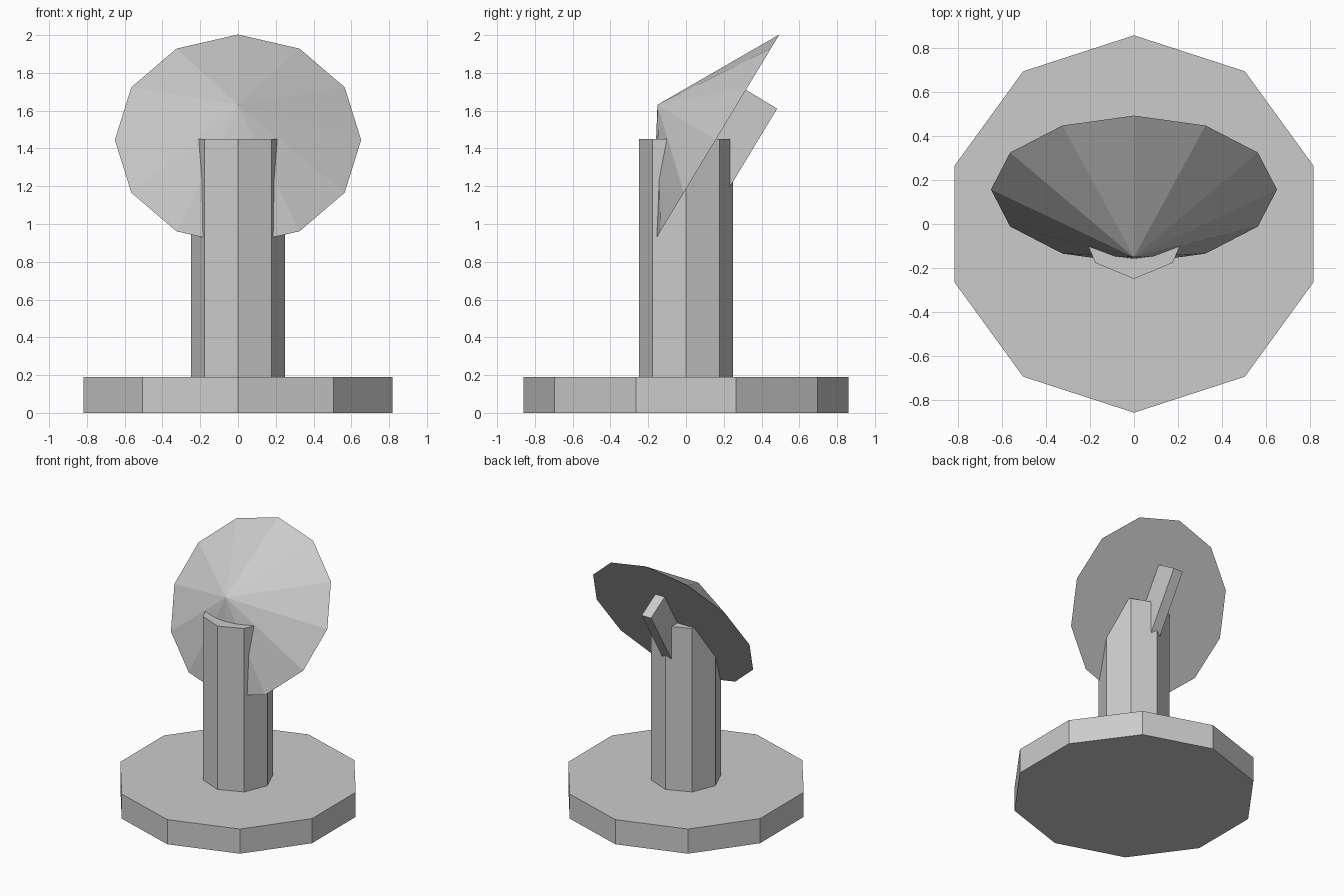
import bpy, bmesh, math
from mathutils import Matrix, Vector

if "Cube" in bpy.data.objects:
    bpy.data.objects.remove(bpy.data.objects["Cube"])

grey = bpy.data.materials.new("plain grey")
grey.diffuse_color = (0.6, 0.6, 0.6, 1)
grey.use_nodes = True
grey.node_tree.nodes["Principled BSDF"].inputs["Base Color"].default_value = grey.diffuse_color


def add_part(name, bm, matrix):
    bmesh.ops.transform(bm, matrix=matrix, verts=bm.verts)
    bmesh.ops.recalc_face_normals(bm, faces=bm.faces)
    mesh = bpy.data.meshes.new(name)
    bm.to_mesh(mesh)
    bm.free()
    mesh.materials.append(grey)
    obj = bpy.data.objects.new(name, mesh)
    bpy.context.collection.objects.link(obj)


def add_cone(name, sides, r1, r2, depth, matrix):
    # first corner lies on the local y axis, bottom at local z = 0
    bm = bmesh.new()
    bmesh.ops.create_cone(bm, cap_ends=True, segments=sides, radius1=r1,
                          radius2=r2, depth=depth,
                          matrix=Matrix.Translation((0, 0, depth / 2)))
    bmesh.ops.remove_doubles(bm, verts=bm.verts, dist=1e-5)
    add_part(name, bm, matrix)


# Ten-sided base and eight-sided post
add_cone("base", 10, 0.86, 0.86, 0.19, Matrix())
add_cone("post", 8, 0.25, 0.25, 1.26, Matrix.Translation((0, 0, 0.19)))

# Tilted frame of the dish: local y runs up the rim, local z points to the tip
tilt = Matrix.Translation((0, 0.157, 1.445)) @ Matrix.Rotation(math.atan2(0.856, 0.517), 4, 'X')

# Closed conical dish with its tip facing forward and up
add_cone("dish", 12, 0.652, 0, 0.36, tilt)

# Bar on the flat back of the dish, running down into the post
bm = bmesh.new()
bmesh.ops.create_cube(bm, size=1)
bmesh.ops.scale(bm, vec=Vector((0.08, 0.62, 0.213)), verts=bm.verts)
bmesh.ops.translate(bm, vec=(0, 0, -0.0865), verts=bm.verts)
add_part("back_bar", bm, tilt)
